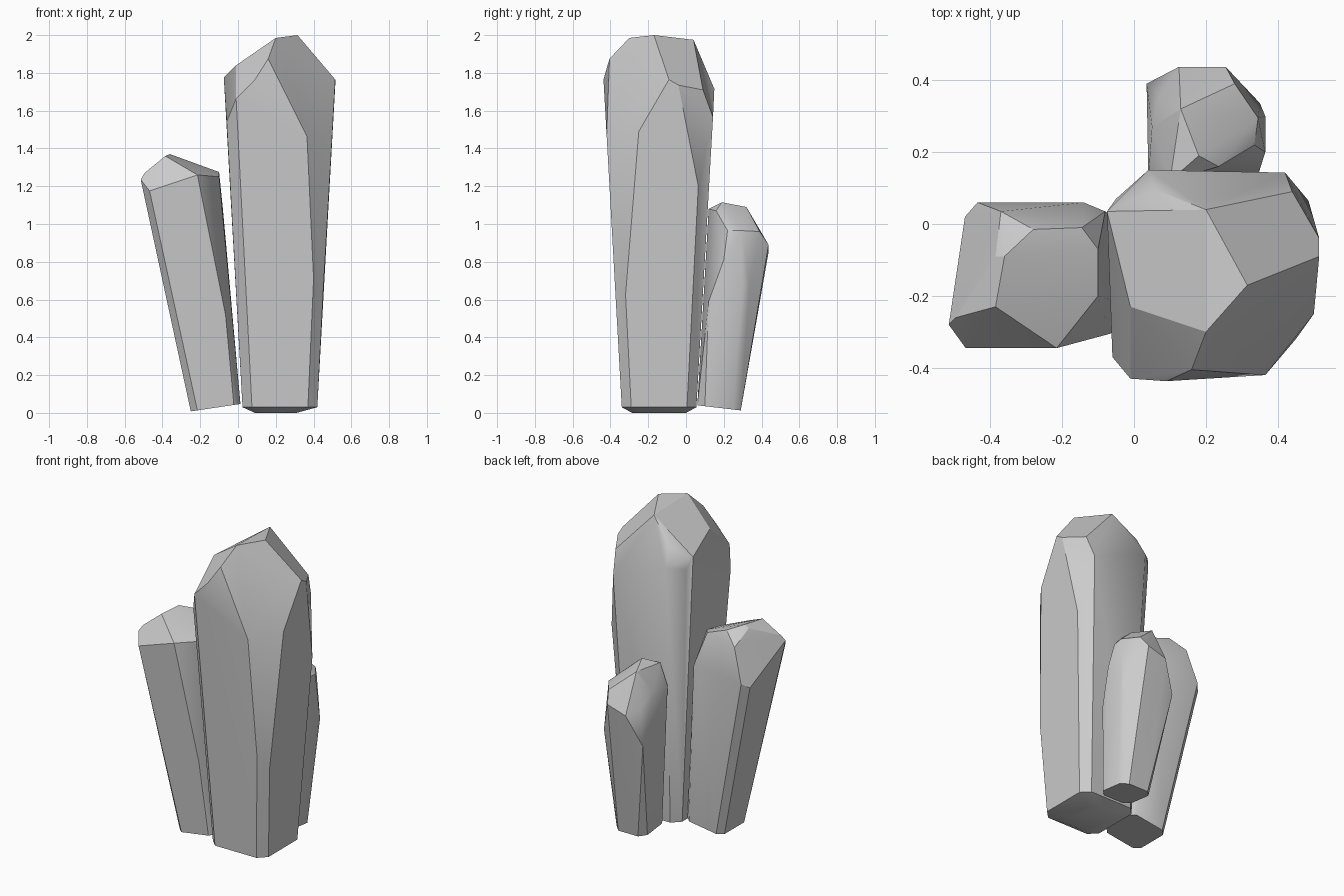
import bpy, bmesh, math


def base_ring(x0, x1, y0, y1, cut, z_at):
    """Corner-cut rectangle for the foot of a crystal; z_at gives its tilt."""
    pts = [(x0 + cut, y0), (x1 - cut, y0), (x1, y0 + cut), (x1, y1 - cut),
           (x1 - cut, y1), (x0 + cut, y1), (x0, y1 - cut), (x0, y0 + cut)]
    return [(x, y, z_at(x, y)) for x, y in pts]


def crystal(name, points):
    """Faceted convex crystal wrapped around its corner points."""
    bm = bmesh.new()
    for p in points:
        bm.verts.new(p)
    res = bmesh.ops.convex_hull(bm, input=bm.verts)
    bmesh.ops.delete(bm, geom=[v for v in bm.verts if not v.link_faces], context='VERTS')
    bmesh.ops.dissolve_limit(bm, angle_limit=math.radians(4),
                             verts=bm.verts, edges=bm.edges)
    bmesh.ops.recalc_face_normals(bm, faces=bm.faces)
    mesh = bpy.data.meshes.new(name)
    bm.to_mesh(mesh)
    bm.free()
    ob = bpy.data.objects.new(name, mesh)
    bpy.context.collection.objects.link(ob)
    bpy.ops.object.select_all(action='DESELECT')
    ob.select_set(True)
    bpy.context.view_layer.objects.active = ob
    bpy.ops.object.shade_smooth_by_angle(angle=math.radians(25))
    return ob


# Tall crystal: tip facets, shoulder, front-right ridge, foot
tip = [(0.315, -0.17, 2.0), (0.20, 0.04, 1.975), (0.20, -0.30, 1.985),
       (0.13, -0.27, 1.94), (-0.01, -0.23, 1.84), (-0.075, 0.035, 1.775),
       (0.06, 0.095, 1.83), (0.16, -0.405, 1.875)]
shoulder = [(0.515, -0.09, 1.765), (0.515, -0.04, 1.735), (0.44, 0.09, 1.71),
            (0.42, 0.143, 1.565), (0.04, 0.15, 1.715), (-0.05, 0.07, 1.70),
            (0.485, 0.065, 1.20), (0.09, -0.437, 1.765), (-0.01, -0.43, 1.665),
            (-0.06, -0.37, 1.54), (0.365, -0.42, 1.465), (0.50, -0.25, 1.49)]
ridge = [(0.40, -0.378, 0.71), (0.45, -0.32, 0.625)]
foot = base_ring(0.024, 0.42, -0.34, 0.055, 0.05, lambda x, y: 0.03)
foot += base_ring(0.09, 0.31, -0.285, 0.0, 0.06, lambda x, y: 0.0)
crystal("tall_crystal", tip + shoulder + ridge + foot)

# Left crystal, leaning outward
tip = [(-0.385, -0.23, 1.36), (-0.36, -0.09, 1.37), (-0.385, -0.09, 1.35),
       (-0.28, -0.015, 1.34), (-0.145, -0.01, 1.29), (-0.10, -0.07, 1.275),
       (-0.10, -0.20, 1.25), (-0.37, 0.035, 1.27)]
shoulder = [(-0.215, -0.345, 1.26), (-0.468, -0.345, 1.175),
            (-0.515, -0.28, 1.235), (-0.495, -0.26, 1.27), (-0.47, 0.02, 1.03),
            (-0.435, 0.06, 1.06), (-0.14, 0.06, 1.09), (-0.08, 0.035, 1.08)]
ridge = [(-0.066, -0.305, 0.52), (-0.03, -0.25, 0.50)]
foot = base_ring(-0.25, 0.013, -0.27, 0.0, 0.035,
                 lambda x, y: 0.008 + 0.15 * (x + 0.25))
crystal("left_crystal", tip + shoulder + ridge + foot)

# Short crystal at the back
tip = [(0.13, 0.32, 1.09), (0.18, 0.19, 1.115), (0.235, 0.16, 1.07),
       (0.335, 0.22, 0.965), (0.345, 0.295, 0.965), (0.28, 0.39, 0.96),
       (0.10, 0.12, 1.08), (0.05, 0.27, 0.97)]
shoulder = [(0.255, 0.437, 0.89), (0.125, 0.437, 0.85), (0.07, 0.36, 0.88),
            (0.04, 0.13, 0.95), (0.035, 0.39, 0.66), (0.365, 0.20, 0.81),
            (0.365, 0.30, 0.68), (0.35, 0.336, 0.665), (0.34, 0.12, 0.59)]
foot = base_ring(0.10, 0.32, 0.06, 0.29, 0.04,
                 lambda x, y: 0.04 - 0.117 * (y - 0.06))
crystal("back_crystal", tip + shoulder + foot)
